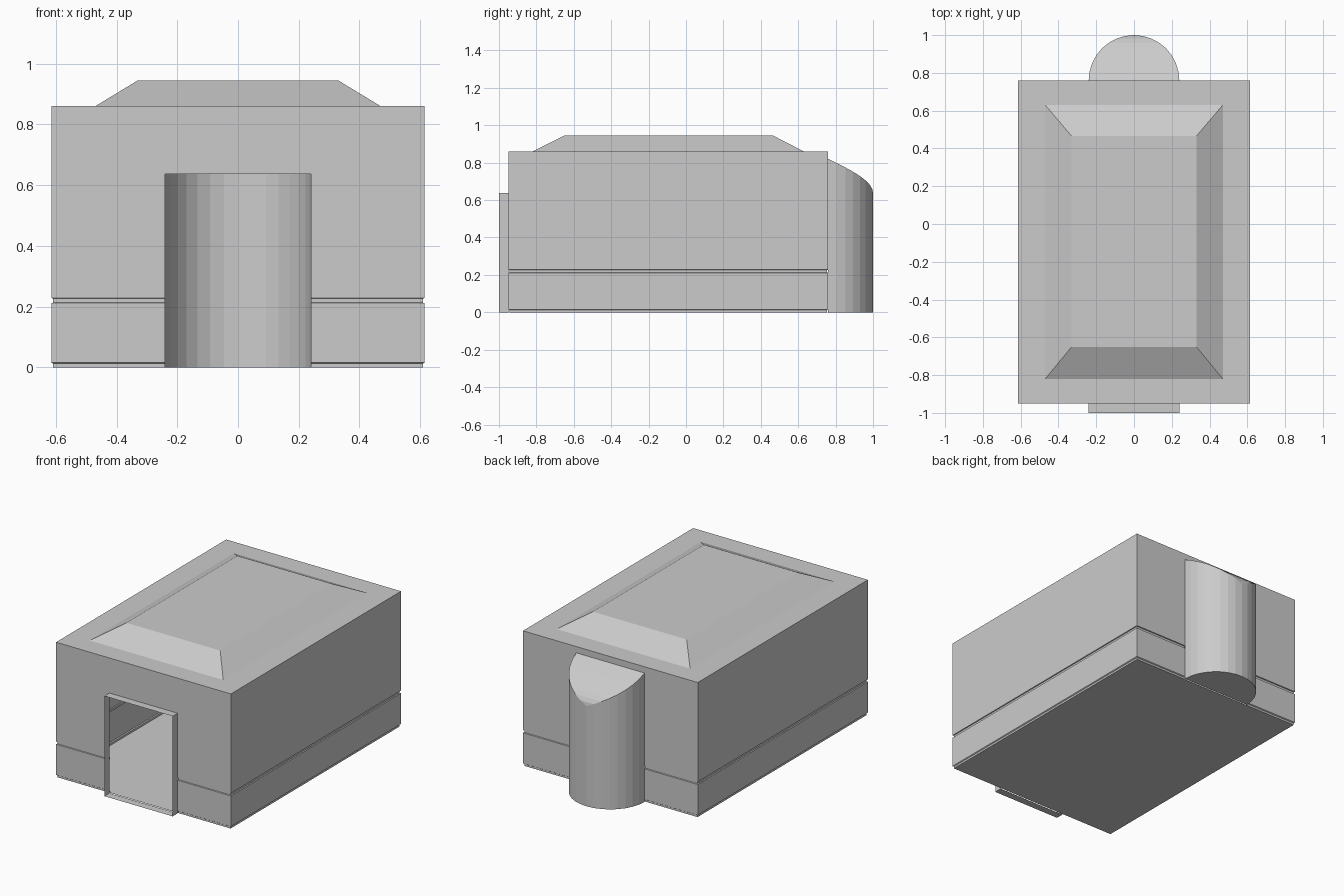
import bpy, bmesh, math

if "Cube" in bpy.data.objects:
    bpy.data.objects.remove(bpy.data.objects["Cube"])

HALF_DOOR = 0.24
DOOR_TOP = 0.637
ALCOVE_TOP = 0.82
FRONT, BACK = -0.95, 0.76


def finish(name, bm):
    bmesh.ops.remove_doubles(bm, verts=bm.verts, dist=0.0005)
    bmesh.ops.recalc_face_normals(bm, faces=bm.faces)
    mesh = bpy.data.meshes.new(name)
    bm.to_mesh(mesh)
    bm.free()
    obj = bpy.data.objects.new(name, mesh)
    bpy.context.collection.objects.link(obj)
    return obj


def ring(bm, w, y0, y1, z):
    d = HALF_DOOR
    pts = [(-w, y0), (-d, y0), (d, y0), (w, y0),
           (w, y1), (d, y1), (-d, y1), (-w, y1)]
    return [bm.verts.new((x, y, z)) for x, y in pts]


# House shell: stacked rings with two thin grooves and a raised hipped roof
W, G = 0.615, 0.006
levels = [(0, G), (0.012, G), (0.016, 0), (0.211, 0), (0.213, G), (0.226, G),
          (0.228, 0), (DOOR_TOP, 0), (ALCOVE_TOP, 0), (0.86, 0)]
bm = bmesh.new()
rings = [ring(bm, W - g, FRONT + g, BACK - g, z) for z, g in levels]
rings.append(ring(bm, 0.47, -0.82, 0.63, 0.86))
rings.append(ring(bm, 0.33, -0.65, 0.465, 0.945))
for a, b in zip(rings, rings[1:]):
    top = b[0].co.z
    for i in range(8):
        # leave the doorway and the alcove opening free
        if (i == 1 and top <= DOOR_TOP + 0.001) or (i == 5 and top <= ALCOVE_TOP + 0.001):
            continue
        j = (i + 1) % 8
        bm.faces.new((a[i], a[j], b[j], b[i]))
bm.faces.new(rings[0][::-1])
bm.faces.new(rings[-1])
finish("house_shell", bm)

# Door surround: thin open tunnel standing out from the front wall
bm = bmesh.new()
d = HALF_DOOR
corners = [(-d, 0), (-d, DOOR_TOP), (d, DOOR_TOP), (d, 0)]
outer = [bm.verts.new((x, -1.0, z)) for x, z in corners]
inner = [bm.verts.new((x, FRONT, z)) for x, z in corners]
for i in range(4):
    j = (i + 1) % 4
    bm.faces.new((outer[i], outer[j], inner[j], inner[i]))
finish("door_surround", bm)

# Rounded alcove: half cylinder with a roof falling away from the back wall
bm = bmesh.new()
N = 16
low, high = [], []
for i in range(N + 1):
    t = math.pi * i / N
    x, y = d * math.cos(t), BACK + d * math.sin(t)
    fall = 1 - abs(1 - 2 * i / N)
    low.append(bm.verts.new((x, y, 0)))
    high.append(bm.verts.new((x, y, ALCOVE_TOP - (ALCOVE_TOP - DOOR_TOP) * fall)))
for i in range(N):
    bm.faces.new((low[i], low[i + 1], high[i + 1], high[i]))
bm.faces.new(low[::-1])
for i in range(N // 2 - 1):
    bm.faces.new((high[i], high[i + 1], high[N - i - 1], high[N - i]))
m = N // 2
bm.faces.new((high[m - 1], high[m], high[m + 1]))
finish("alcove", bm)
